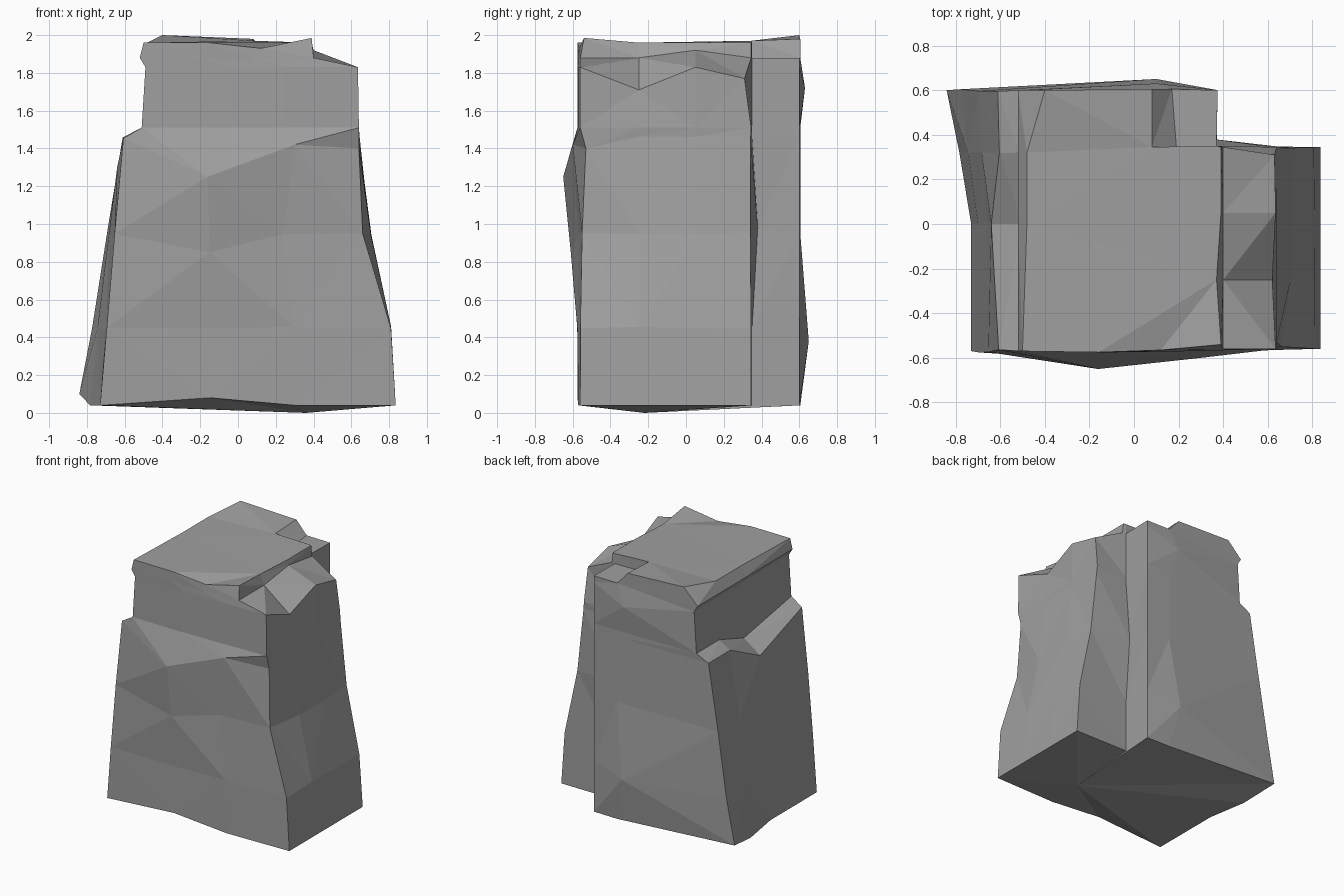
import bpy, bmesh, random
from mathutils import Vector

if "Cube" in bpy.data.objects:
    bpy.data.objects.remove(bpy.data.objects["Cube"])

random.seed(4)

# Height levels: z, left edge x, right edge x (7 repeats 6 to cut the corner step)
LEVELS = [(0.04, -0.73, 0.835), (0.45, -0.70, 0.805), (0.95, -0.66, 0.705),
          (1.46, -0.61, 0.64), (1.51, -0.51, 0.64), (1.83, -0.49, 0.635),
          (1.88, -0.52, 0.40), (1.88, -0.52, 0.40), (1.96, -0.48, 0.39)]

# Plan outline: fraction from left to right edge, y
SIDES = {"FL": (0, -0.57), "F1": (0.37, -0.575), "F2": (0.66, -0.57), "FR": (1, -0.56),
         "R1": (1, -0.25), "R2": (1, 0.05), "R3": (1, 0.345),
         "N": (0, 0.35), "BR": (0, 0.60), "B1": (0, 0.605),
         "BL": (0, 0.60), "L1": (0, 0.32), "L2": (0, 0.0)}
NOTCH_X = {"N": 0.37, "BR": 0.375, "B1": 0.17}   # upright notch ignores the taper

# Main chips and bulges
CHIPS = {
    "F1 0": (-0.15, -0.575, 0.08), "BL 0": (-0.84, 0.60, 0.10),
    "B1 1": (0.10, 0.65, 0.38),
    "F1 2": (-0.15, -0.61, 0.85), "FR 2": (0.66, -0.55, 0.95), "N 2": (0.36, 0.38, 0.98),
    "F1 3": (-0.16, -0.65, 1.25), "F2 3": (0.30, -0.60, 1.42), "FR 3": (0.64, -0.53, 1.40),
    "L2 3": (-0.64, 0.0, 1.30), "L2 4": (-0.50, 0.0, 1.40),
    "R1 5": (0.62, -0.25, 1.71), "R3 5": (0.63, 0.31, 1.77), "B1 5": (0.10, 0.63, 1.72),
    "R2 6": (0.40, 0.05, 1.92), "R2 7": (0.40, 0.05, 1.92), "R1 8": (0.37, -0.25, 1.96),
    "BR 7": (0.19, 0.345, 1.88), "BR 8": (0.08, 0.345, 1.97), "B1 8": (0.08, 0.605, 1.98),
    "BL 8": (-0.40, 0.60, 2.0), "FR 8": (0.39, -0.54, 1.985), "F2 8": (0.12, -0.565, 1.93),
    "FL 8": (-0.50, -0.57, 1.96),
}


def point(side, k):
    key = f"{side} {k}"
    if key in CHIPS:
        return Vector(CHIPS[key])
    z, left, right = LEVELS[k]
    t, y = SIDES[side]
    if side in NOTCH_X:
        return Vector((NOTCH_X[side], y, z))
    # back left foot flares outwards
    flare = 0.17 * max(y, 0) * max(0, 1 - z / 1.46) * (1 - t)
    x = left + t * (right - left) - flare
    # slight roughness on the middle of the walls
    rough = 0.007 if 0 < k < 4 else 0
    return Vector((x, y, z)) + Vector([random.uniform(-rough, rough) for _ in "xyz"])


bm = bmesh.new()
rings = [[bm.verts.new(point(s, k)) for s in SIDES] for k in range(len(LEVELS))]
n = len(SIDES)

# Rock walls
for low, high in zip(rings, rings[1:]):
    for i in range(n):
        j = (i + 1) % n
        bm.faces.new((low[i], low[j], high[j], high[i]))

# Underside fan and flat cap
foot = bm.verts.new((0.36, -0.22, 0.0))
for i in range(n):
    bm.faces.new((rings[0][(i + 1) % n], rings[0][i], foot))
bm.faces.new(rings[-1])

# Merge the repeated ring (same places, roughness is off there)
bmesh.ops.remove_doubles(bm, verts=bm.verts, dist=0.003)
bmesh.ops.triangulate(bm, faces=bm.faces[:])
bmesh.ops.recalc_face_normals(bm, faces=bm.faces[:])
mesh = bpy.data.meshes.new("rock")
bm.to_mesh(mesh)
bm.free()

# Dark grey stone
stone = bpy.data.materials.new("stone")
stone.diffuse_color = (0.35, 0.35, 0.35, 1)
stone.use_nodes = True
stone.node_tree.nodes["Principled BSDF"].inputs["Base Color"].default_value = stone.diffuse_color
mesh.materials.append(stone)
bpy.context.collection.objects.link(bpy.data.objects.new("rock", mesh))
